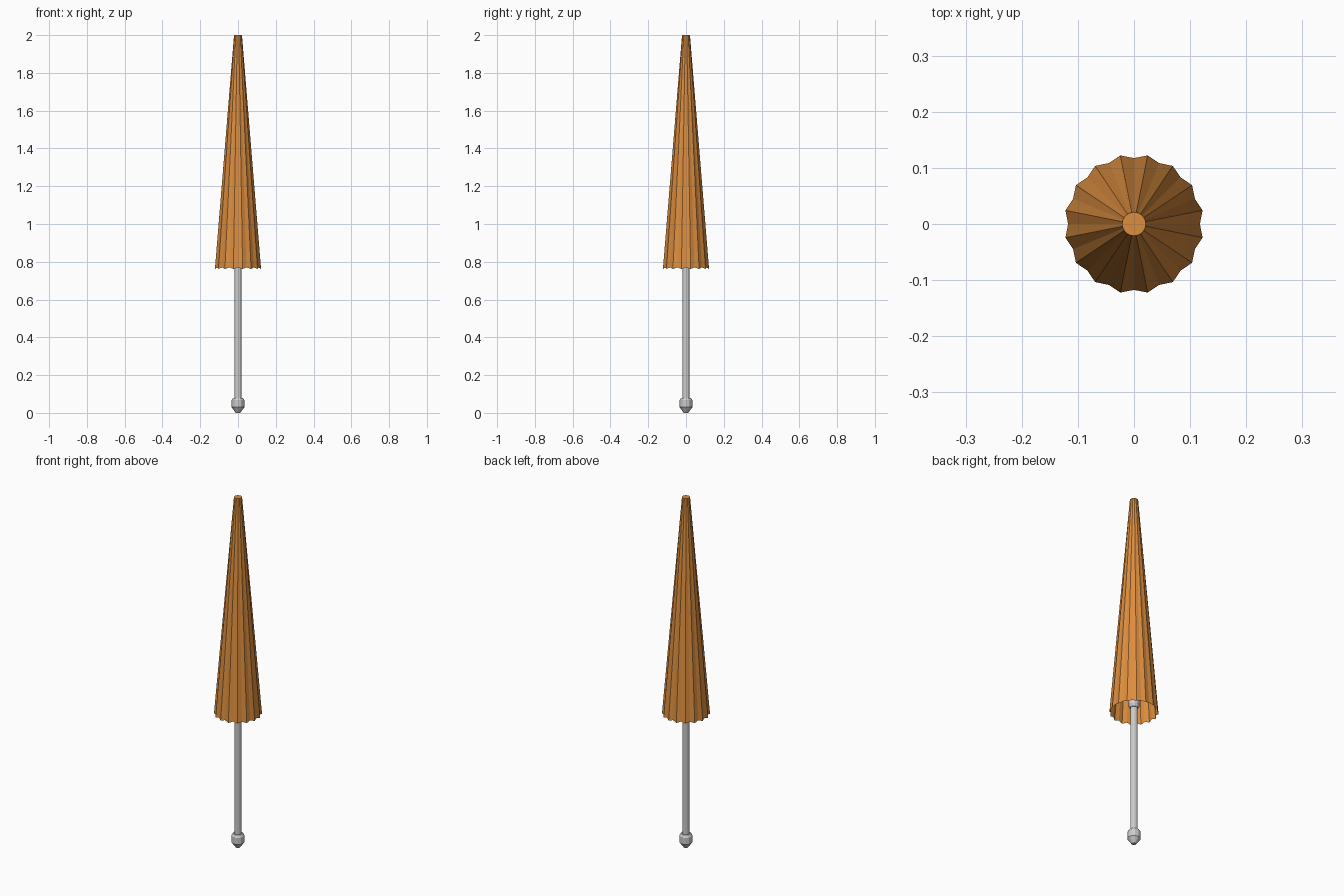
import bpy, bmesh
from math import pi, sin, cos

if "Cube" in bpy.data.objects:
    bpy.data.objects.remove(bpy.data.objects["Cube"])


def make_object(name, bm):
    bmesh.ops.recalc_face_normals(bm, faces=bm.faces)
    me = bpy.data.meshes.new(name)
    bm.to_mesh(me)
    bm.free()
    ob = bpy.data.objects.new(name, me)
    bpy.context.collection.objects.link(ob)
    return ob


def loft(bm, rings):
    n = len(rings[0])
    for a, b in zip(rings, rings[1:]):
        for i in range(n):
            j = (i + 1) % n
            bm.faces.new((a[i], a[j], b[j], b[i]))


def lathe(name, profile, sides=12):
    """Capped turned part from (radius, z) pairs."""
    bm = bmesh.new()
    rings = [[bm.verts.new((r * cos(2 * pi * i / sides), r * sin(2 * pi * i / sides), z))
              for i in range(sides)] for r, z in profile]
    loft(bm, rings)
    bm.faces.new(rings[0])
    bm.faces.new(rings[-1])
    return make_object(name, bm)


# Pole, foot knob and sliding runner
lathe("pole", [(0.019, 0.04), (0.019, 1.98)])
lathe("foot_knob", [(0.012, 0.0), (0.034, 0.03), (0.034, 0.067), (0.026, 0.08)])
lathe("runner", [(0.022, 0.79), (0.029, 0.805), (0.029, 0.86), (0.022, 0.875)])

# Folded canopy: 16 ridges with shallow valleys, open below
RIBS = 16
bm = bmesh.new()
hem, top = [], []
for i in range(RIBS * 2):
    a = pi * i / RIBS
    ridge = i % 2 == 1
    r, z = (0.1245, 0.762) if ridge else (0.1175, 0.77)
    hem.append(bm.verts.new((r * cos(a), r * sin(a), z)))
    top.append(bm.verts.new((0.021 * cos(a), 0.021 * sin(a), 2.0)))
loft(bm, [hem, top])
bm.faces.new(top)
canopy = make_object("canopy", bm)

# Orange cloth
cloth = bpy.data.materials.new("orange_cloth")
cloth.diffuse_color = (0.72, 0.27, 0.05, 1)
cloth.use_nodes = True
cloth.node_tree.nodes["Principled BSDF"].inputs["Base Color"].default_value = cloth.diffuse_color
canopy.data.materials.append(cloth)
